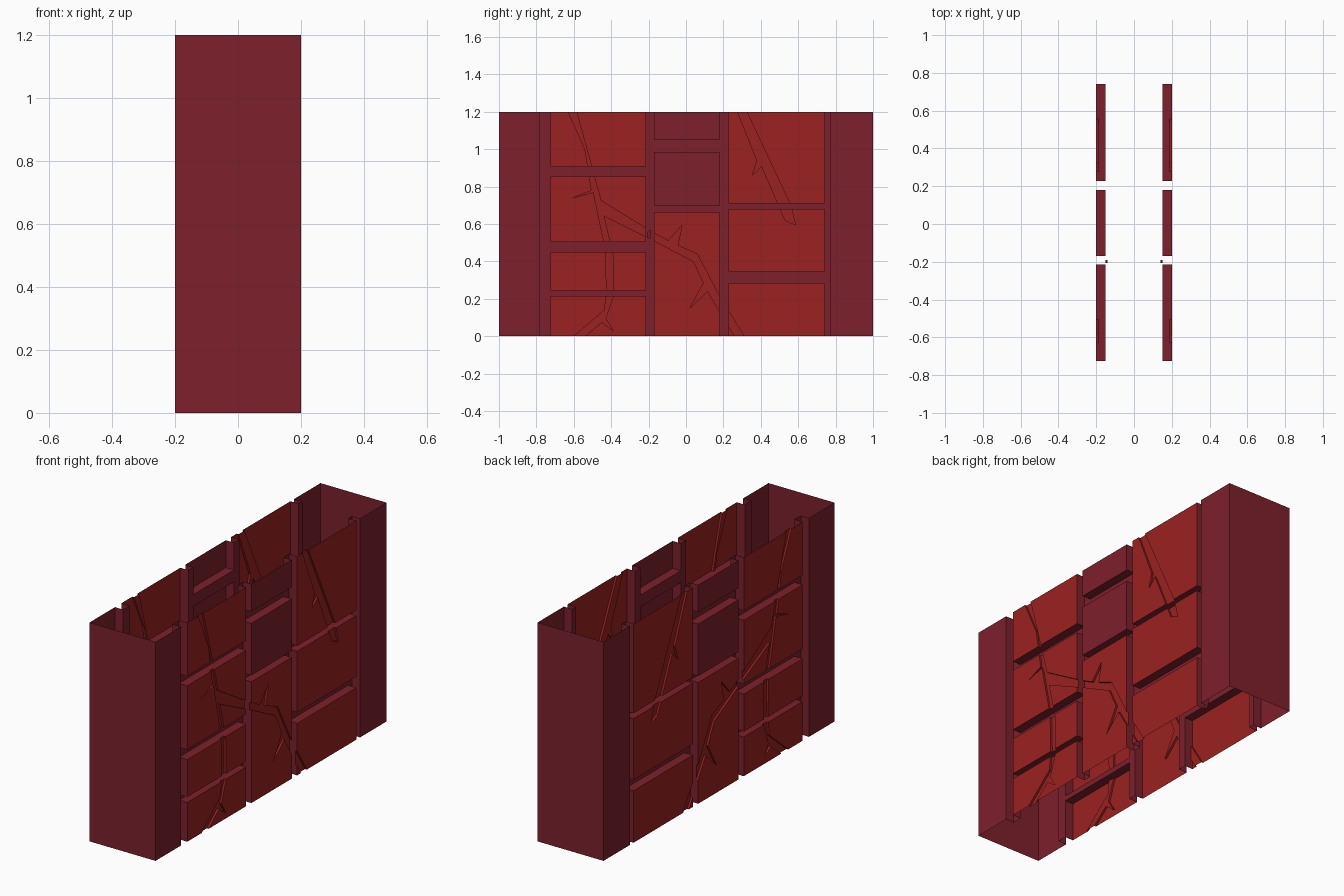
import bpy, bmesh
from mathutils import Vector
from mathutils.geometry import delaunay_2d_cdt

if "Cube" in bpy.data.objects:
    bpy.data.objects.remove(bpy.data.objects["Cube"])

FACE, RECESS, CRACK = 0.2, 0.15, 0.011   # brick face x, mortar x, crack depth
H = 1.2


def material(name, rgb):
    m = bpy.data.materials.new(name)
    m.diffuse_color = (*rgb, 1)
    m.use_nodes = True
    m.node_tree.nodes["Principled BSDF"].inputs["Base Color"].default_value = m.diffuse_color
    return m


maroon = material("maroon", (0.205, 0.0145, 0.025))
red = material("brick red", (0.33, 0.0152, 0.0152))

# Brick columns: y range, then the z range of each brick and whether it is red
columns = [
    (-0.725, -0.215, [(0, .215, 1), (.245, .45, 1), (.505, .855, 1), (.908, H, 1)]),
    (-0.17, 0.18, [(0, .665, 1), (.70, .985, 0), (1.05, H, 0)]),
    (0.227, 0.74, [(0, .285, 1), (.345, .68, 1), (.71, H, 1)]),
]
bricks = [(y0, y1, z0, z1, r) for y0, y1, rows in columns for z0, z1, r in rows]
pillars = [(-1, -.78, 0, H, 0), (.772, 1, 0, H, 0)]

# Crack outlines in the brick faces (y, z)
cracks = [
    [(-.63, H), (-.54, 1.0), (-.505, .78), (-.61, .738), (-.495, .77), (-.43, .46),
     (-.425, .25), (-.435, .14), (-.60, 0), (-.54, 0), (-.45, .075), (-.39, .03),
     (-.43, .095), (-.39, .21), (-.39, .43), (-.44, .645), (-.17, .51), (.04, .40),
     (.095, .285), (.02, .15), (.115, .24), (.26, 0), (.31, 0), (.175, .22),
     (.06, .44), (-.045, .485), (-.02, .595), (-.095, .51), (-.17, .55),
     (-.455, .725), (-.53, 1.0), (-.585, H)],
    [(.275, H), (.38, .94), (.355, .86), (.405, .91), (.53, .62), (.585, .595),
     (.56, .70), (.325, H)],
]
# Little chip in the mortar where the crack crosses it
chip = [(-.207, .53), (-.193, .525), (-.19, .565), (-.204, .56)]


def inside(p, poly):
    hit = False
    for (ax, ay), (bx, by) in zip(poly, poly[1:] + poly[:1]):
        if (ay > p.y) != (by > p.y) and p.x < ax + (p.y - ay) * (bx - ax) / (by - ay):
            hit = not hit
    return hit


def level(p):
    """Surface x and material index at a point of the wall."""
    for y0, y1, z0, z1, is_red in bricks + pillars:
        if y0 < p.x < y1 and z0 < p.y < z1:
            cracked = is_red and any(inside(p, c) for c in cracks)
            return FACE - (CRACK if cracked else 0), is_red
    return RECESS - (CRACK if inside(p, chip) else 0), 0


def rect(y0, y1, z0, z1):
    return [(y0, z0), (y1, z0), (y1, z1), (y0, z1)]


def add_object(name, bm):
    me = bpy.data.meshes.new(name)
    bm.to_mesh(me)
    bm.free()
    me.materials.append(maroon)
    me.materials.append(red)
    ob = bpy.data.objects.new(name, me)
    bpy.context.collection.objects.link(ob)
    return ob


# Flat layout of the wall, cut along every outline
pts, edges = [], []
for loop in [rect(-1, 1, 0, H)] + [rect(*b[:4]) for b in bricks + pillars] + cracks + [chip]:
    n, k = len(pts), len(loop)
    pts += [Vector(p) for p in loop]
    edges += [(n + i, n + (i + 1) % k) for i in range(k)]
flat, _, tris, *_ = delaunay_2d_cdt(pts, edges, [], 0, 1e-5)

# Raise each region to its level and wall up the steps between them
bm = bmesh.new()
cache, owner = {}, {}


def vert(i, x):
    key = (i, round(x, 4))
    if key not in cache:
        cache[key] = bm.verts.new((x, flat[i].x, flat[i].y))
    return cache[key]


for t in tris:
    a, b, c = (flat[i] for i in t)
    area = (b - a).cross(c - a)
    if abs(area) < 1e-9:
        continue
    t = list(t) if area > 0 else list(t)[::-1]
    x, mat = level((a + b + c) / 3)
    bm.faces.new([vert(i, x) for i in t]).material_index = mat
    for i, j in zip(t, t[1:] + t[:1]):
        owner[i, j] = (x, mat)
for (i, j), (x, mat) in owner.items():
    x2, mat2 = owner.get((j, i), (x, mat))
    if x > x2 + 1e-6:
        f = bm.faces.new([vert(j, x), vert(i, x), vert(i, x2), vert(j, x2)])
        f.material_index = 1 if (mat and mat2) else 0
wall = add_object("cracked_brick_side", bm)
mirror = wall.modifiers.new("other side", 'MIRROR')
mirror.use_axis = (True, False, False)
mirror.use_mirror_merge = False

# Flat end panels closing the two ends; top and bottom stay open
bm = bmesh.new()
for s in (-1, 1):
    bm.faces.new([bm.verts.new((-s * x, s, z)) for x, z in
                  ((-FACE, 0), (FACE, 0), (FACE, H), (-FACE, H))])
add_object("end_panels", bm)
